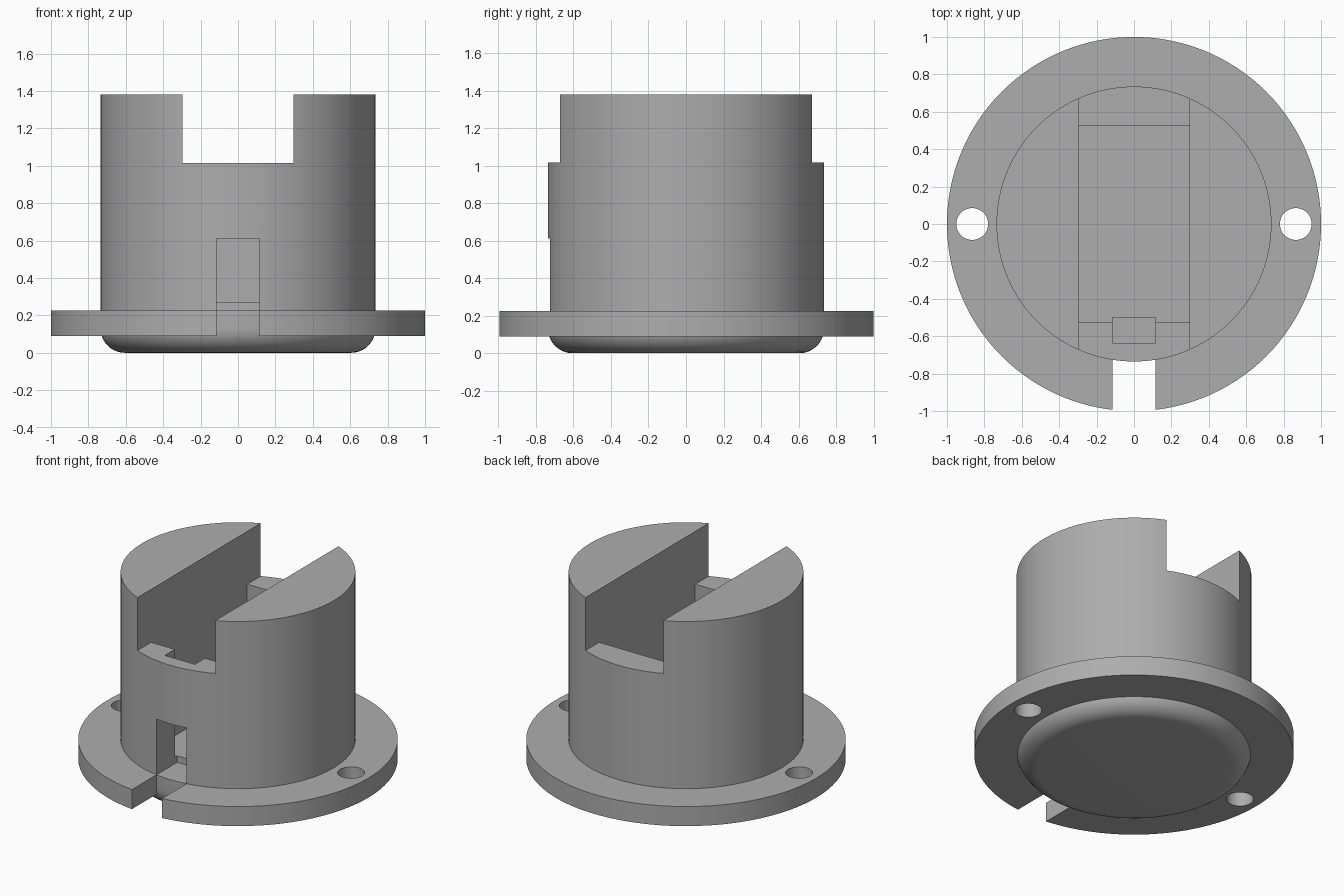
import bpy, bmesh, math
from mathutils import Matrix, Vector

default = bpy.data.objects.get("Cube")
if default:
    bpy.data.objects.remove(default, do_unlink=True)

grey = bpy.data.materials.new("plain_grey")
grey.use_nodes = True
colour = (0.42, 0.42, 0.42, 1)
grey.diffuse_color = colour
grey.node_tree.nodes["Principled BSDF"].inputs["Base Color"].default_value = colour

SIDES = 128
BASE, DECK, SHOULDER, TOP = 0.09, 0.225, 1.015, 1.38
CORE_R, SLOT, POCKET, KEY = 0.735, 0.297, 0.525, 0.115


def make_object(name, bm):
    bmesh.ops.recalc_face_normals(bm, faces=bm.faces)
    mesh = bpy.data.meshes.new(name)
    bm.to_mesh(mesh)
    bm.free()
    mesh.materials.append(grey)
    obj = bpy.data.objects.new(name, mesh)
    bpy.context.collection.objects.link(obj)
    return obj


def box(name, low, high):
    bm = bmesh.new()
    low, high = Vector(low), Vector(high)
    size = Matrix.Diagonal((*(high - low), 1))
    bmesh.ops.create_cube(bm, size=1, matrix=Matrix.Translation((low + high) / 2) @ size)
    return make_object(name, bm)


def cylinder(name, radius, low, high, x=0, sides=SIDES):
    bm = bmesh.new()
    bmesh.ops.create_cone(bm, cap_ends=True, segments=sides, radius1=radius, radius2=radius,
                          depth=high - low, matrix=Matrix.Translation((x, 0, (low + high) / 2)))
    return make_object(name, bm)


def lathe(name, profile):
    bm = bmesh.new()
    rings = [[bm.verts.new((r * math.cos(a), r * math.sin(a), z))
              for a in (math.tau * i / SIDES for i in range(SIDES))] for r, z in profile]
    for lower, upper in zip(rings, rings[1:]):
        for i in range(SIDES):
            j = (i + 1) % SIDES
            bm.faces.new((lower[i], lower[j], upper[j], upper[i]))
    bm.faces.new(rings[0])
    bm.faces.new(rings[-1])
    return make_object(name, bm)


def combine(target, other, operation="DIFFERENCE"):
    mod = target.modifiers.new(other.name, "BOOLEAN")
    mod.operation, mod.solver, mod.object = operation, "EXACT", other
    graph = bpy.context.evaluated_depsgraph_get()
    result = bpy.data.meshes.new_from_object(target.evaluated_get(graph))
    target.modifiers.clear()
    target.data = result
    bpy.data.objects.remove(other, do_unlink=True)


# Round body with a rolled lower edge
fillet = 0.13
profile = [(CORE_R - fillet * (1 - math.sin(a)), fillet * (1 - math.cos(a)))
           for a in (math.pi / 2 * i / 10 for i in range(11))]
body = lathe("slotted_housing", profile + [(CORE_R, TOP)])

# Top slot, deep pocket, key groove and front window
combine(body, box("top_slot", (-SLOT, -1, SHOULDER), (SLOT, 1, 2)))
combine(body, box("pocket", (-SLOT, -POCKET, 0.27), (SLOT, POCKET, 1.5)))
combine(body, box("key_groove", (-KEY, -0.635, DECK), (KEY, -0.5, 1.5)))
combine(body, box("front_window", (-KEY, -1, DECK), (KEY, -0.5, 0.61)))

# Mounting flange with two screw holes and a front notch
flange = cylinder("flange", 1, BASE, DECK)
for side in (-1, 1):
    combine(flange, cylinder("screw_hole", 0.085, 0, 1, side * 0.865, 48))
combine(flange, box("front_notch", (-KEY, -2, 0), (KEY, -0.6, 1)))
combine(body, flange, "UNION")

# Smooth curved walls, crisp edges
bpy.ops.object.select_all(action="DESELECT")
body.select_set(True)
bpy.context.view_layer.objects.active = body
bpy.ops.object.shade_smooth_by_angle(angle=math.radians(30))
